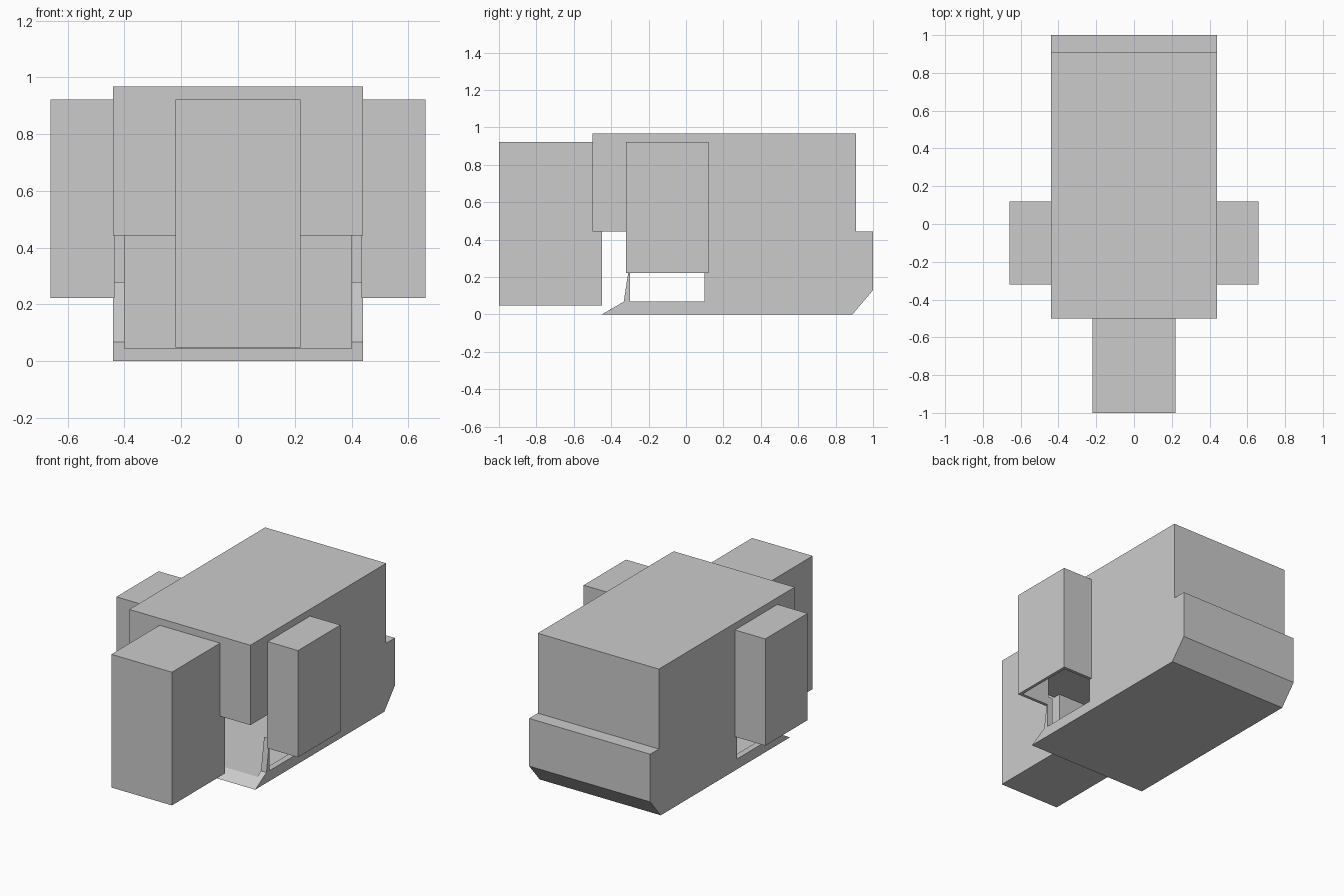
import bpy
import bmesh

if "Cube" in bpy.data.objects:
    bpy.data.objects.remove(bpy.data.objects["Cube"], do_unlink=True)

GREY = (0.6, 0.6, 0.6, 1.0)
grey = bpy.data.materials.new("plain_grey")
grey.use_nodes = True
grey.diffuse_color = GREY
grey.node_tree.nodes["Principled BSDF"].inputs["Base Color"].default_value = GREY


def finish(name, bm):
    """Turn a bmesh into a flat-shaded grey object."""
    bmesh.ops.recalc_face_normals(bm, faces=bm.faces)
    mesh = bpy.data.meshes.new(name)
    bm.to_mesh(mesh)
    bm.free()
    mesh.materials.append(grey)
    obj = bpy.data.objects.new(name, mesh)
    bpy.context.collection.objects.link(obj)
    return obj


def slab(name, profile, x0, x1):
    """Extrude a (y, z) side profile from x0 to x1."""
    bm = bmesh.new()
    face = bm.faces.new([bm.verts.new((x0, y, z)) for y, z in profile])
    new = bmesh.ops.extrude_face_region(bm, geom=[face], use_keep_orig=True)["geom"]
    verts = [v for v in new if isinstance(v, bmesh.types.BMVert)]
    bmesh.ops.translate(bm, vec=(x1 - x0, 0, 0), verts=verts)
    return finish(name, bm)


def rect(y0, y1, z0, z1):
    return [(y0, z0), (y1, z0), (y1, z1), (y0, z1)]


WIDE, INNER = 0.44, 0.40   # outer and inner half widths of the body
SILL = 0.443               # height where the upper block starts
tail = [(-0.45, 0), (0.89, 0), (1.0, 0.13), (1.0, SILL)]

# Upper block, overhanging the front opening
slab("upper_block", rect(-0.5, 0.91, SILL, 0.968), -WIDE, WIDE)

# Floor with front ramp, and the solid rear end
slab("floor_and_rear", tail + [(0.87, SILL), (0.87, 0.045), (-0.373, 0.045)],
     -INNER, INNER)

# Box on the front
slab("front_box", rect(-1.0, -0.45, 0.048, 0.923), -0.22, 0.22)

for side, word in ((1, "left"), (-1, "right")):
    # Side wall with low sill, small front fin and a side opening
    wall = tail + [(0.1, SILL), (0.1, 0.068), (-0.3, 0.068),
                   (-0.3, 0.28), (-0.333, 0.068)]
    slab(word + "_side_wall", wall, side * INNER, side * WIDE)

    # Hood over the side opening, open below and towards the body
    hood = slab(word + "_hood", rect(-0.32, 0.12, 0.222, 0.923),
                side * 0.435, side * 0.66)
    bm = bmesh.new()
    bm.from_mesh(hood.data)
    bm.normal_update()
    opened = [f for f in bm.faces if f.normal.z < -0.9 or f.normal.x * side < -0.9]
    bmesh.ops.delete(bm, geom=opened, context="FACES")
    bm.to_mesh(hood.data)
    bm.free()
    shell = hood.modifiers.new("wall_thickness", "SOLIDIFY")
    shell.thickness = 0.02
    shell.offset = -1
    shell.use_even_offset = True
